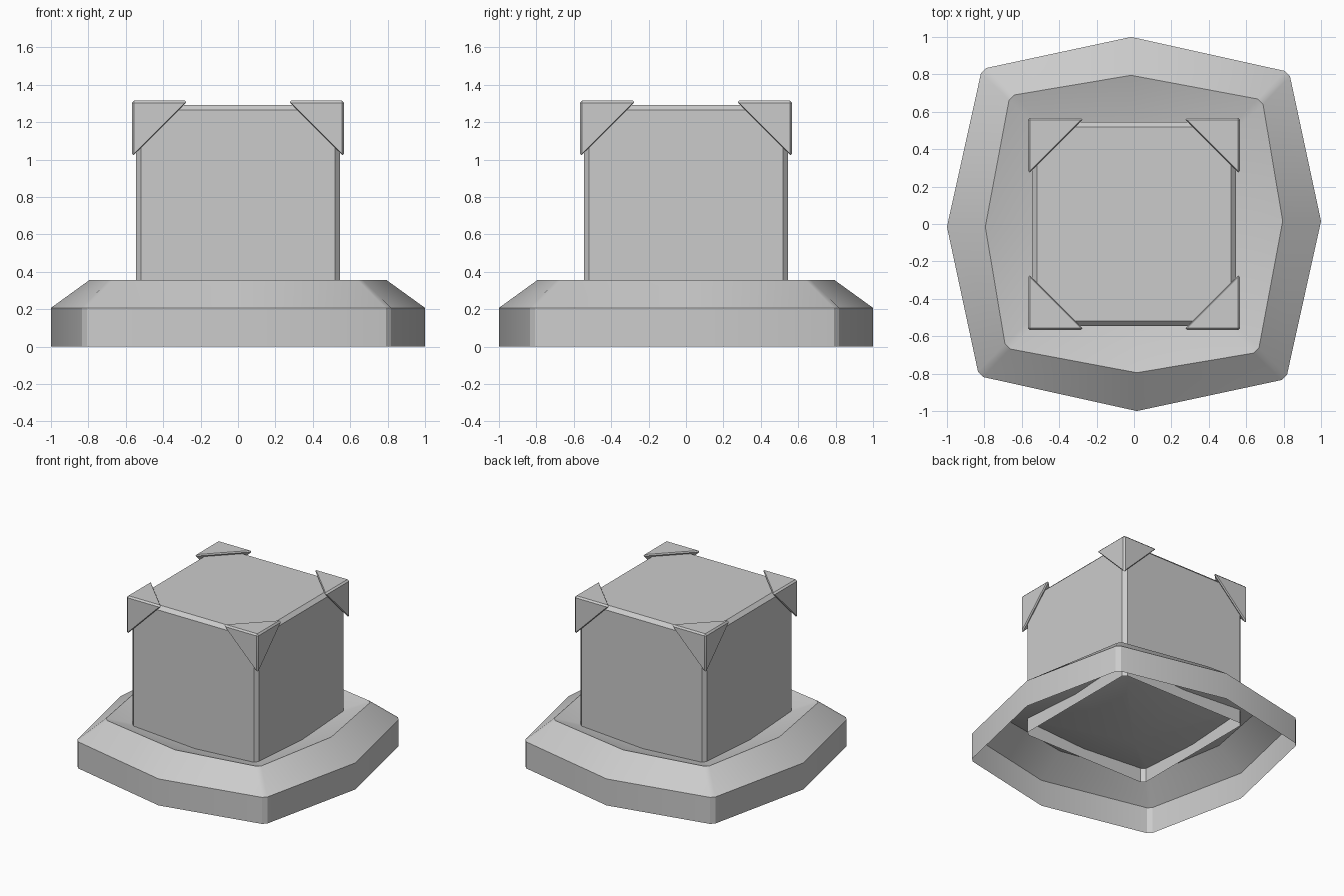
import bpy, bmesh, math

if "Cube" in bpy.data.objects:
    bpy.data.objects.remove(bpy.data.objects["Cube"])


def finish(name, bm):
    bmesh.ops.recalc_face_normals(bm, faces=bm.faces[:])
    me = bpy.data.meshes.new(name)
    bm.to_mesh(me)
    bm.free()
    ob = bpy.data.objects.new(name, me)
    bpy.context.collection.objects.link(ob)
    bpy.context.view_layer.objects.active = ob
    for o in bpy.context.selected_objects:
        o.select_set(False)
    ob.select_set(True)
    bpy.ops.object.shade_smooth_by_angle(angle=math.radians(30))
    return ob


def ring(bm, quarter, z):
    # repeat one quarter of the outline by 90 degree turns
    verts = []
    for k in range(4):
        for x, y in quarter:
            for _ in range(k):
                x, y = -y, x
            verts.append(bm.verts.new((x, y, z)))
    return verts


# base: open-bottomed plinth with sloped rim and dished top
outer = [(1.0, 0.015), (0.834, 0.79), (0.807, 0.818)]
inner = [(0.795, 0.015), (0.69, 0.64), (0.663, 0.668)]
bm = bmesh.new()
loops = [ring(bm, outer, 0), ring(bm, outer, 0.207), ring(bm, inner, 0.355)]
n = len(loops[0])
for a, b in zip(loops, loops[1:]):
    for i in range(n):
        j = (i + 1) % n
        bm.faces.new((a[i], a[j], b[j], b[i]))
centre = bm.verts.new((0, 0, 0.08))
for i in range(n):
    bm.faces.new((loops[2][i], loops[2][(i + 1) % n], centre))
finish("base", bm)

# block: chamfered box without a bottom
bm = bmesh.new()
bmesh.ops.create_cube(bm, size=1)
for v in bm.verts:
    v.co = (v.co.x * 1.092, v.co.y * 1.092, 0.19 if v.co.z < 0 else 1.293)
bmesh.ops.delete(bm, geom=[f for f in bm.faces if f.calc_center_median().z < 0.2],
                 context='FACES_ONLY')
bmesh.ops.bevel(bm, geom=[e for e in bm.edges if not e.is_boundary],
                offset=0.027, segments=1, affect='EDGES')
finish("block", bm)

# corner caps: bevelled tetrahedron mirrored to all four top corners
bm = bmesh.new()
c, top, leg = 0.568, 1.315, 0.312
for p in [(c, c, top), (c - leg, c, top), (c, c - leg, top), (c, c, top - leg)]:
    bm.verts.new(p)
bmesh.ops.convex_hull(bm, input=bm.verts[:])
bmesh.ops.bevel(bm, geom=bm.edges[:], offset=0.012, segments=1, affect='EDGES')
caps = finish("corner_caps", bm)
mirror = caps.modifiers.new("mirror", 'MIRROR')
mirror.use_axis = (True, True, False)
mirror.use_mirror_merge = False
